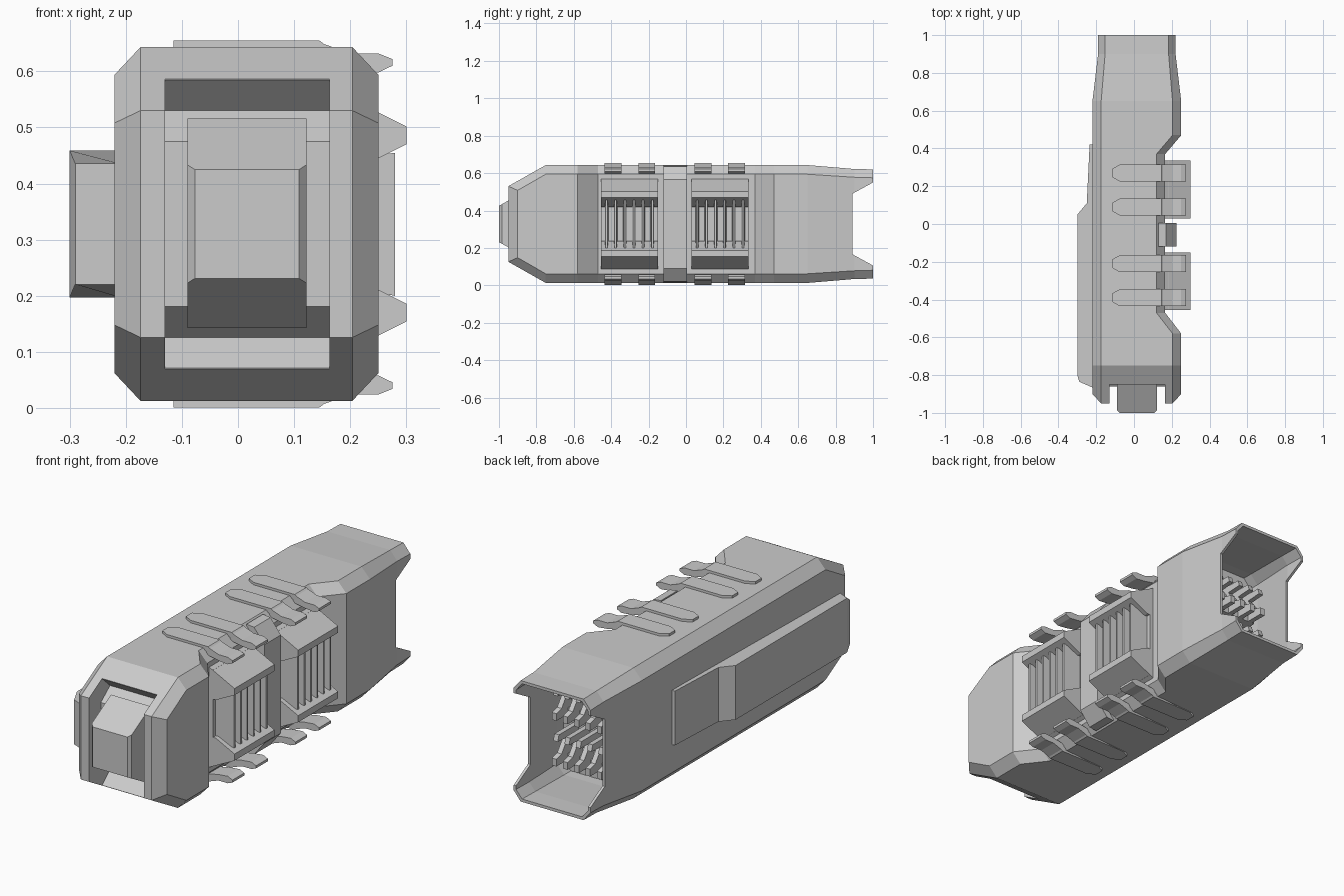
import bpy, bmesh

if "Cube" in bpy.data.objects:
    bpy.data.objects.remove(bpy.data.objects["Cube"])

ZS = 0.656  # mirror sum: z -> ZS - z


def finish(name, bm):
    bmesh.ops.recalc_face_normals(bm, faces=bm.faces)
    me = bpy.data.meshes.new(name)
    bm.to_mesh(me)
    bm.free()
    ob = bpy.data.objects.new(name, me)
    bpy.context.collection.objects.link(ob)
    return ob


def prism(name, pts, axis, lo, hi, tweak=None, flip=False):
    """Extrude a 2D profile along an axis: 'x' takes (y,z), 'y' takes (x,z), 'z' takes (x,y)."""
    put = {'x': lambda a, b, t: (t, a, b),
           'y': lambda a, b, t: (a, t, b),
           'z': lambda a, b, t: (a, b, t)}[axis]
    bm = bmesh.new()
    va = [bm.verts.new(put(a, b, lo)) for a, b in pts]
    vb = [bm.verts.new(put(a, b, hi)) for a, b in pts]
    n = len(pts)
    bm.faces.new(va)
    bm.faces.new(vb[::-1])
    for i in range(n):
        bm.faces.new((va[i], va[(i + 1) % n], vb[(i + 1) % n], vb[i]))
    for v in bm.verts:
        if tweak:
            tweak(v.co)
        if flip:
            v.co.z = ZS - v.co.z
    return finish(name, bm)


def loft(name, rings, split_front=False):
    """Chamfered-box rings: (y_top, y_side, x0, x1, chamfer, z_top, z_side)."""
    bm = bmesh.new()
    rows = []
    for yt, ys, x0, x1, c, zt, zs in rings:
        pts = [(x0, ys, zs), (x0 + c, yt, zt), (x1 - c, yt, zt), (x1, ys, zs),
               (x1, ys, ZS - zs), (x1 - c, yt, ZS - zt),
               (x0 + c, yt, ZS - zt), (x0, ys, ZS - zs)]
        rows.append([bm.verts.new(p) for p in pts])
    for a, b in zip(rows, rows[1:]):
        for i in range(8):
            j = (i + 1) % 8
            bm.faces.new((a[i], a[j], b[j], b[i]))
    caps = [(1, 2, 5, 6), (0, 1, 6, 7), (2, 3, 4, 5)] if split_front else [range(8)]
    for f in caps:
        bm.faces.new([rows[0][i] for i in f])
    bm.faces.new(rows[-1])
    return finish(name, bm)


def cut(ob, cutter):
    m = ob.modifiers.new("cut", 'BOOLEAN')
    m.operation = 'DIFFERENCE'
    m.solver = 'EXACT'
    m.object = cutter
    bpy.context.view_layer.objects.active = ob
    bpy.ops.object.modifier_apply(modifier=m.name)
    bpy.data.objects.remove(cutter)


# Main housing, with its waist on the right side
L, R, C = -0.22, 0.25, 0.046
body = loft("housing", [
    (-0.95, -0.90, L, R, C, 0.53, 0.508),
    (-0.75, -0.75, L, R, C, 0.643, 0.594),
    (-0.58, -0.58, L, R, C, 0.643, 0.594),
    (-0.47, -0.47, L, 0.165, C, 0.643, 0.594),
    (0.37, 0.37, L, 0.165, C, 0.643, 0.594),
    (0.47, 0.47, L, R, C, 0.643, 0.594),
    (0.65, 0.65, L, R, C, 0.643, 0.594),
    (0.90, 0.90, -0.19, 0.22, 0.037, 0.622, 0.578),
    (1.00, 1.00, -0.19, 0.22, 0.037, 0.62, 0.575)], True)

# Rear cavity, side notches and front slot
cut(body, loft("cavity_cutter", [
    (0.60, 0.60, -0.205, 0.235, 0.04, 0.628, 0.585),
    (0.65, 0.65, -0.205, 0.235, 0.04, 0.628, 0.585),
    (0.90, 0.90, -0.177, 0.207, 0.032, 0.608, 0.570),
    (1.05, 1.05, -0.177, 0.207, 0.032, 0.605, 0.567)]))
cut(body, prism("notch_cutter", [(0.89, 0.166), (0.89, 0.49), (1.0, 0.55), (1.1, 0.60),
                                 (1.1, 0.056), (1.0, 0.106)], 'x', -0.4, 0.4))
cut(body, prism("slot_cutter", [
    (-1.1, 0.75), (-0.85, 0.75), (-0.85, 0.585), (-0.79, 0.53), (-0.86, 0.475),
    (-0.86, 0.181), (-0.79, 0.126), (-0.85, 0.071), (-0.85, -0.1), (-1.1, -0.1)],
    'x', -0.13, 0.163))


# Front latch block with narrow chamfered front corners
def latch_profile(y, z):
    f = (y + 1.0) / 0.15
    return (y, z[0] + (z[1] - z[0]) * f)


bm = bmesh.new()
outline = [(-0.09, -0.84), (-0.09, -0.985), (-0.077, -1.0),
           (0.109, -1.0), (0.122, -0.985), (0.122, -0.84)]
top = [bm.verts.new((x, y, latch_profile(y, (0.425, 0.51))[1])) for x, y in outline]
bot = [bm.verts.new((x, y, latch_profile(y, (0.231, 0.148))[1])) for x, y in outline]
bm.faces.new(top)
bm.faces.new(bot[::-1])
for i in range(6):
    j = (i + 1) % 6
    bm.faces.new((top[i], bot[i], bot[j], top[j]))
finish("latch_block", bm)


# Left side panel, front end tapered in height
def taper_front(co):
    if co.y < -0.81:
        co.z = 0.328 + (co.z - 0.328) * 0.82


prism("side_panel", [(-0.21, 0.42), (-0.235, 0.42), (-0.25, 0.11), (-0.30, 0.05),
                     (-0.30, -0.80), (-0.29, -0.835), (-0.21, -0.87), (-0.21, -0.80)],
      'z', 0.197, 0.459, taper_front)

# Band between the two grilles
prism("centre_band", [(0.13, 0.64), (0.17, 0.635), (0.225, 0.565), (0.225, 0.091),
                      (0.17, 0.021), (0.13, 0.016)], 'y', -0.12, 0.005)

# Two vent grilles: base plate, upper and lower lips, six slats
for g, y0 in enumerate((-0.455, 0.03)):
    y1 = y0 + 0.305
    prism(f"grille_base_{g}", [(0.15, 0.57), (0.185, 0.56), (0.185, 0.096), (0.15, 0.086)],
          'y', y0, y1)
    for flip in (False, True):
        prism(f"grille_lip_{g}_{int(flip)}",
              [(0.16, 0.572), (0.30, 0.502), (0.30, 0.47), (0.20, 0.42), (0.16, 0.42)],
              'y', y0, y1, flip=flip)
    for i in range(6):
        yc = y0 + 0.03 + i * 0.049

        def sharpen(co, yc=yc):
            if co.x > 0.27:
                co.y = yc + (co.y - yc) * 0.5

        prism(f"grille_slat_{g}_{i}", [(0.17, 0.22), (0.28, 0.20), (0.28, 0.455), (0.17, 0.44)],
              'y', yc - 0.01, yc + 0.01, sharpen)

# Spring clips along the top and bottom
for k, yc in enumerate((-0.39, -0.21, 0.09, 0.27)):
    def point_end(co, yc=yc):
        if co.x < -0.1:
            co.y = yc + (co.y - yc) * 0.5

    for flip in (False, True):
        tag = f"{'lower' if flip else 'upper'}_{k}"
        prism("clip_plate_" + tag, [(-0.115, 0.635), (-0.115, 0.655), (-0.075, 0.655),
                                    (0.145, 0.655), (0.165, 0.64), (0.145, 0.63), (-0.075, 0.635)],
              'y', yc - 0.045, yc + 0.045, point_end, flip)
        prism("clip_arm_" + tag, [(0.13, 0.65), (0.15, 0.65), (0.20, 0.632), (0.25, 0.632),
                                  (0.275, 0.622), (0.275, 0.61), (0.25, 0.598),
                                  (0.20, 0.603), (0.14, 0.615)],
              'y', yc - 0.045, yc + 0.045, flip=flip)

# Contacts inside the rear cavity: two banks of slanted springs with shelves
for b, z in enumerate((0.36, 0.14)):
    prism(f"contact_shelf_{b}", [(0.59, z + 0.02), (0.68, z + 0.015), (0.68, z - 0.015),
                                 (0.59, z - 0.02)], 'x', -0.16, 0.19)
    for i in range(6):
        x = -0.135 + i * 0.06
        prism(f"contact_spring_{b}_{i}",
              [(0.59, z + 0.13), (0.75, z + 0.13), (0.76, z + 0.10), (0.68, z + 0.095),
               (0.73, z + 0.03), (0.77, z + 0.02), (0.77, z - 0.015), (0.66, z - 0.015),
               (0.66, z + 0.02), (0.63, z + 0.10), (0.59, z + 0.10)],
              'x', x - 0.012, x + 0.012)
